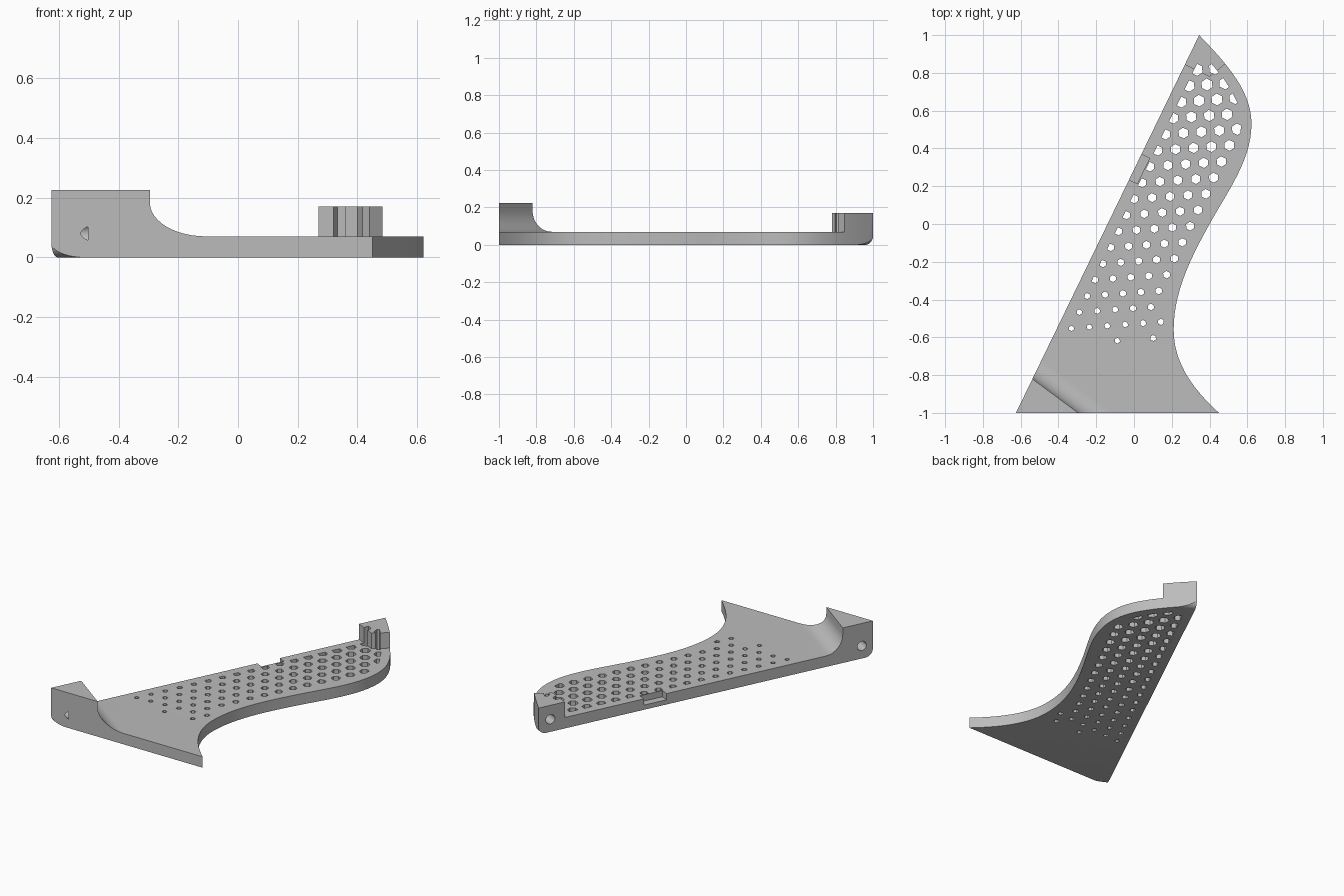
import bpy
import bmesh
from math import sin, cos, pi, radians
from mathutils import Vector, Matrix
from mathutils.geometry import interpolate_bezier

if "Cube" in bpy.data.objects:
    bpy.data.objects.remove(bpy.data.objects["Cube"])

THICK = 0.07
CORNER, TIP = Vector((-0.625, -1, 0)), Vector((0.345, 1, 0))
Z = Vector((0, 0, 1))
ALONG = (TIP - CORNER).normalized()        # along the straight edge
INWARD = Vector((ALONG.y, -ALONG.x, 0))    # away from the straight edge
LENGTH = (TIP - CORNER).length


def frame(origin, a, b, c):
    m = Matrix((a, b, c)).transposed().to_4x4()
    m.translation = origin
    return m


WORLD = Matrix.Identity(4)
EDGE_PLAN = frame(CORNER, ALONG, INWARD, Z)
EDGE_SIDE = frame(CORNER, ALONG, Z, INWARD)


def prism(name, polygons, lo, hi, matrix=WORLD):
    """Extrude flat polygons between lo and hi in the given frame."""
    bm = bmesh.new()
    for pts in polygons:
        low = [bm.verts.new(matrix @ Vector((p[0], p[1], lo))) for p in pts]
        top = [bm.verts.new(matrix @ Vector((p[0], p[1], hi))) for p in pts]
        bm.faces.new(low[::-1])
        bm.faces.new(top)
        for i in range(len(pts)):
            j = (i + 1) % len(pts)
            bm.faces.new((low[i], low[j], top[j], top[i]))
    bmesh.ops.recalc_face_normals(bm, faces=bm.faces[:])
    mesh = bpy.data.meshes.new(name)
    bm.to_mesh(mesh)
    bm.free()
    obj = bpy.data.objects.new(name, mesh)
    bpy.context.collection.objects.link(obj)
    return obj


def boolean(obj, cutter, operation="DIFFERENCE"):
    """Apply a boolean and remove the cutter."""
    mod = obj.modifiers.new("cut", "BOOLEAN")
    mod.object, mod.operation, mod.solver = cutter, operation, "EXACT"
    bpy.context.view_layer.update()
    deps = bpy.context.evaluated_depsgraph_get()
    mesh = bpy.data.meshes.new_from_object(obj.evaluated_get(deps))
    obj.modifiers.clear()
    obj.data = mesh
    bpy.data.objects.remove(cutter)


def arc(cx, cy, r, start, end, n=12):
    angles = [radians(start + (end - start) * i / n) for i in range(n + 1)]
    return [(cx + r * cos(a), cy + r * sin(a)) for a in angles]


def clip(poly, point, normal):
    """Keep the part of a polygon on the normal side of a line."""
    out = []
    for i, p in enumerate(poly):
        q = poly[(i + 1) % len(poly)]
        dp, dq = (p - point).dot(normal), (q - point).dot(normal)
        if dp >= 0:
            out.append(p)
        if dp * dq < 0:
            out.append(p.lerp(q, dp / (dp - dq)))
    return out


def area(poly):
    return abs(sum(p.x * q.y - q.x * p.y
                   for p, q in zip(poly, poly[1:] + poly[:1]))) / 2


# Plan outline: one straight edge, one S-shaped edge
bends = [
    [(0.45, -1), (0.33, -0.89), (0.21, -0.75), (0.21, -0.56)],
    [(0.21, -0.56), (0.21, -0.36), (0.30, -0.18), (0.40, 0)],
    [(0.40, 0), (0.50, 0.18), (0.622, 0.34), (0.622, 0.53)],
    [(0.622, 0.53), (0.622, 0.70), (0.50, 0.84), (0.345, 1)],
]
curve = []
for bend in bends:
    curve += interpolate_bezier(*[Vector((x, y, 0)) for x, y in bend], 15)[:-1]
curve.append(TIP)
bracket = prism("curved_bracket", [[CORNER] + curve], 0, 0.225)

# Space above the plate, with a large fillet up to the front block
wall_a, wall_b = Vector((-0.538, -0.82, 0)), Vector((-0.295, -1, 0))
wall_dir = (wall_b - wall_a).normalized()
wall_out = Vector((-wall_dir.y, wall_dir.x, 0))
r = 0.112
profile = [(0, 0.4)] + arc(r, THICK + r, r, 180, 270) + [(4, THICK), (4, 0.4)]
space = prism("space_cutter", [profile], -3, 3,
              frame(wall_a, wall_out, Z, wall_dir))

# The tip block stays, with a V-shaped inner wall
vee, arm = Vector((0.40, 0.78, 0)), Vector((0.087, 0.07, 0))
keep = [vee, vee + arm * 3, Vector((0.7, 1.3, 0)), Vector((0, 1.3, 0)),
        vee - INWARD * 0.3]
boolean(space, prism("tip_keep", [keep], 0, 0.5))
boolean(bracket, space)
boolean(bracket, prism("tip_top_cutter",
                       [[(0, 0.7), (0.8, 0.7), (0.8, 1.2), (0, 1.2)]],
                       0.17, 0.5))

# Rounded lower corners at both ends
e, r = 0.0005, 0.05
side = ([(-e, 0.4)] + arc(r - e, r - e, r, 180, 270)
        + arc(LENGTH - r + e, r - e, r, 270, 360) + [(LENGTH + e, 0.4)])
boolean(bracket, prism("end_rounding", [side], -1, 2, EDGE_SIDE), "INTERSECT")

# Honeycomb holes that grow toward the tip and stop at a rim
RIM, STEP = 0.056, 0.0951
holes = []
for k in range(6):
    for j in range(-1, 17):
        if j < 0 and k not in (3, 5):
            continue
        u = 0.531 + STEP * (j + k / 2)
        v = 0.069 + 0.0823 * k
        size = 0.008 + 0.012 * u
        centre = CORNER + ALONG * u + INWARD * v
        if u > 2.12:
            continue
        # nearest point of the S-shaped edge and its inward normal
        i = min(range(1, len(curve) - 1),
                key=lambda n: (curve[n] - centre).length)
        tangent = (curve[i + 1] - curve[i - 1]).normalized()
        normal = Vector((-tangent.y, tangent.x, 0))
        hexagon = [centre + size * (INWARD * cos(a) + ALONG * sin(a))
                   for a in [n * pi / 3 for n in range(6)]]
        hexagon = clip(hexagon, CORNER + INWARD * RIM, INWARD)
        hexagon = clip(hexagon, curve[i] + normal * RIM, normal)
        if len(hexagon) > 2 and area(hexagon) > 0.0002:
            holes.append(hexagon)
boolean(bracket, prism("honeycomb_cutter", holes, -0.1, 0.5))

# Catch recess in the straight edge
boolean(bracket, prism("recess_cutter",
                       [[(1.372, -0.1), (1.522, -0.1),
                         (1.522, 0.048), (1.372, 0.048)]],
                       0.03, 0.2, EDGE_PLAN))

# Blind round sockets at both ends of the straight edge
for u in (0.073, LENGTH - 0.078):
    ring = arc(u, 0.08, 0.03, 0, 360, 24)[:-1]
    boolean(bracket, prism("socket_cutter", [ring], -0.1, 0.11, EDGE_SIDE))

# Grey plastic
grey = bpy.data.materials.new("grey_plastic")
grey.use_nodes = True
colour = (0.5, 0.5, 0.5, 1)
grey.diffuse_color = colour
for node in grey.node_tree.nodes:
    if node.type == "BSDF_PRINCIPLED":
        node.inputs["Base Color"].default_value = colour
bracket.data.materials.clear()
bracket.data.materials.append(grey)

bpy.ops.object.select_all(action="DESELECT")
bracket.select_set(True)
bpy.context.view_layer.objects.active = bracket
bpy.ops.object.shade_smooth_by_angle(angle=radians(25))
